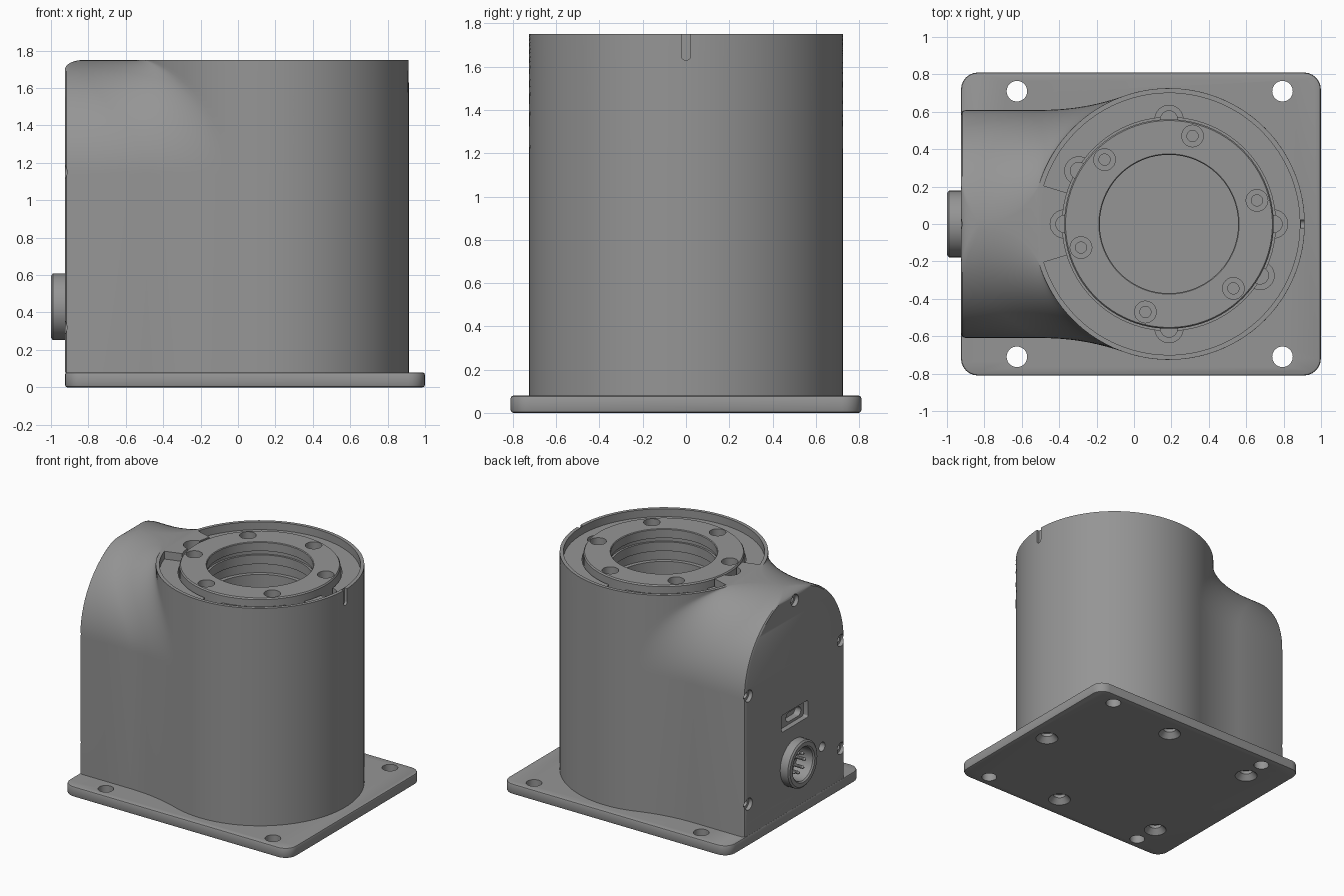
import bpy, bmesh
from math import pi, sin, cos, sqrt, atan2, radians
from mathutils import Matrix

if "Cube" in bpy.data.objects:
    bpy.data.objects.remove(bpy.data.objects["Cube"])

CX, R, TOP, PLATE = 0.187, 0.726, 1.75, 0.08
END = -0.925
TO_X = Matrix.Rotation(pi / 2, 4, 'Y')     # turns a z-axis lathe to point along +x


def make(name, bm, mat=Matrix()):
    bmesh.ops.recalc_face_normals(bm, faces=bm.faces)
    me = bpy.data.meshes.new(name)
    bm.to_mesh(me)
    bm.free()
    me.transform(mat)
    ob = bpy.data.objects.new(name, me)
    bpy.context.collection.objects.link(ob)
    return ob


def bridge(bm, a, b):
    n = len(a)
    for i in range(n):
        j = (i + 1) % n
        vs = list(dict.fromkeys((a[i], a[j], b[j], b[i])))
        if len(vs) > 2:
            bm.faces.new(vs)


def lathe(name, profile, mat=Matrix(), n=32, closed=False):
    bm = bmesh.new()
    rings = []
    for r, z in profile:
        if r == 0:
            rings.append([bm.verts.new((0, 0, z))] * n)
        else:
            rings.append([bm.verts.new((r * cos(2 * pi * i / n), r * sin(2 * pi * i / n), z))
                          for i in range(n)])
    for a, b in zip(rings, rings[1:] + rings[:1] if closed else rings[1:]):
        bridge(bm, a, b)
    return make(name, bm, mat)


def loft(name, slices, mat=Matrix()):
    bm = bmesh.new()
    rings = [[bm.verts.new(p) for p in s] for s in slices]
    for a, b in zip(rings, rings[1:]):
        bridge(bm, a, b)
    bm.faces.new(rings[0])
    bm.faces.new(rings[-1])
    return make(name, bm, mat)


def prism(name, pts, z0, z1, mat=Matrix()):
    return loft(name, [[(x, y, z) for x, y in pts] for z in (z0, z1)], mat)


def rounded(hx, hy, r, n=6):
    return [(sx * (hx - r) + r * cos(a), sy * (hy - r) + r * sin(a))
            for k, (sx, sy) in enumerate(((1, 1), (-1, 1), (-1, -1), (1, -1)))
            for a in [pi / 2 * (k + i / n) for i in range(n + 1)]]


def at(x, y, z=0):
    return Matrix.Translation((x, y, z))


def apply_mod(ob, mod):
    with bpy.context.temp_override(object=ob, active_object=ob):
        bpy.ops.object.modifier_apply(modifier=mod.name)


def cut(ob, cutter):
    m = ob.modifiers.new("cut", 'BOOLEAN')
    m.operation, m.solver, m.object = 'DIFFERENCE', 'EXACT', cutter
    apply_mod(ob, m)
    bpy.data.objects.remove(cutter)


def bore(ob, mat, profile):
    cut(ob, lathe("cutter", profile, mat))


# Base plate with through holes and countersinks underneath
plate = prism("base_plate", rounded(0.962, 0.81, 0.09), 0, PLATE, at(0.037, 0))
bev = plate.modifiers.new("bevel", 'BEVEL')
bev.width, bev.segments, bev.limit_method, bev.angle_limit = 0.012, 2, 'ANGLE', radians(60)
apply_mod(plate, bev)
for s in (-1, 1):
    for x in (-0.626, 0.794):
        bore(plate, at(x, s * 0.71), [(0, -.05), (.055, -.05), (.055, .15), (0, .15)])
for x, y in ((0.835, 0), (CX, 0.63), (CX, -0.63), (-0.64, 0.52), (-0.64, -0.52)):
    bore(plate, at(x, y), [(0, -.01), (.09, -.01), (.045, .04), (.045, .065), (0, .065)])


# Housing: horizontal slices of a round tower filleted into an arched side lobe
def housing_slice(z, w, xe):
    rf = 0.3 + 1.0 * (w / 0.61) ** 1.5
    dx = sqrt((R + rf) ** 2 - (w + rf) ** 2)
    xt = CX - dx
    e = min(0.025, w / 2)                       # softened edge of the end face
    half = [(xe, w - e), (xe + e * .3, w - e * .3), (xe + e, w)]
    a0, a1 = -pi / 2, atan2(-(w + rf), dx)
    xt = max(xt, xe + e + .002)
    half += [(xt + rf * cos(a), w + rf + rf * sin(a))
             for a in [a0 + (a1 - a0) * i / 16 for i in range(16)]]
    b = atan2(w + rf, -dx)
    half += [(CX + R * cos(a), R * sin(a)) for a in [b * (1 - i / 40) for i in range(41)]]
    return [(x, y, z) for x, y in half + [(x, -y) for x, y in half[-2::-1]]]


slices = [housing_slice(PLATE, 0.61, END)]
for i in range(29):
    t = pi / 2 * i / 28
    z = 1.14 + 0.61 * sin(t)
    u = max(0, (z - 1.70) / 0.05)
    slices.append(housing_slice(z, max(0.61 * cos(t), 0.012), END + 0.1 * (1 - sqrt(max(0, 1 - u * u)))))
body = loft("housing", slices)

# Hollow interior with a stepped seat for the flange ring
cut(body, lathe("cutter", [(0, .05), (.58, .05), (.58, 1.40), (.37, 1.40), (.37, 1.50), (.40, 1.50),
                           (.40, 1.58), (.57, 1.58), (.57, 1.85), (0, 1.85)], at(CX, 0), 96))

# C-shaped recess inside the rim, open slot and screw pockets
arc = [radians(-163 + 326 * i / 90) for i in range(91)]
sector = [(CX + .70 * cos(a), .70 * sin(a)) for a in arc] + \
         [(CX + .55 * cos(a), .55 * sin(a)) for a in reversed(arc)]
cut(body, prism("cutter", sector, 1.69, 1.85))
for deg in (0, 90, 149.5, 180, 270, -29.5):
    a = radians(deg)
    bore(body, at(CX + .56 * cos(a), .56 * sin(a)),
         [(0, 1.45), (.045, 1.45), (.045, 1.62), (.075, 1.62), (.075, 1.85), (0, 1.85)])
cut(body, prism("cutter", rounded(0.11, 0.021, 0.02), 0, 0.05, at(0.892, 0, 1.74) @ TO_X))

# End face: cover screws, indicator hole, window and connector opening
for y, z in ((0, 1.67), (.56, 1.15), (-.56, 1.15), (.56, .32), (-.56, .32)):
    bore(body, at(END, y, z) @ TO_X, [(0, -.05), (.045, -.05), (.045, .03), (.024, .03), (.024, .1), (0, .1)])
bore(body, at(END, -.33, .42) @ TO_X, [(0, -.05), (.035, -.05), (.035, .06), (0, .06)])
bore(body, at(END, 0, .43) @ TO_X, [(0, -.05), (.13, -.05), (.13, .07), (0, .07)])
cut(body, prism("cutter", rounded(.065, .16, .015), -.05, .04, at(END, 0, .78) @ TO_X))
cut(body, prism("cutter", rounded(.035, .09, .034), .0, .09, at(END, -.04, .77) @ TO_X))

# Flange ring with six counterbored screw holes
ring = lathe("flange_ring", [(.37, 1.58), (.56, 1.58), (.56, 1.74), (.553, TOP), (.375, TOP), (.37, 1.745),
                             (.37, 1.68), (.385, 1.68), (.385, 1.65), (.37, 1.65)], at(CX, 0), 96, True)
for k in range(6):
    a = radians(15 + 60 * k)
    bore(ring, at(CX + .487 * cos(a), .487 * sin(a)),
         [(0, 1.60), (.03, 1.60), (.03, 1.68), (.058, 1.68), (.058, 1.8), (0, 1.8)])

# Round connector with pins
plug = at(END, 0, .43) @ TO_X
lathe("connector_shell", [(.125, .06), (.125, -.065), (.135, -.075), (.165, -.075), (.178, -.065), (.178, 0),
                          (.129, 0), (.129, .06)], plug, 48, True)
for k in range(8):
    a = 2 * pi * k / 8
    lathe("connector_pin", [(0, .075), (.012, .075), (.012, -.03), (.006, -.04), (0, -.04)],
          plug @ at(.075 * cos(a), .075 * sin(a)), 10)

# Dark grey finish and smooth shading with crisp edges
grey = bpy.data.materials.new("dark_grey")
grey.diffuse_color = (0.3, 0.3, 0.3, 1)
grey.use_nodes = True
grey.node_tree.nodes["Principled BSDF"].inputs["Base Color"].default_value = grey.diffuse_color
for ob in bpy.context.scene.objects:
    ob.data.materials.clear()
    ob.data.materials.append(grey)
    ob.select_set(True)
    bpy.context.view_layer.objects.active = ob
bpy.ops.object.shade_smooth_by_angle(angle=radians(30))
